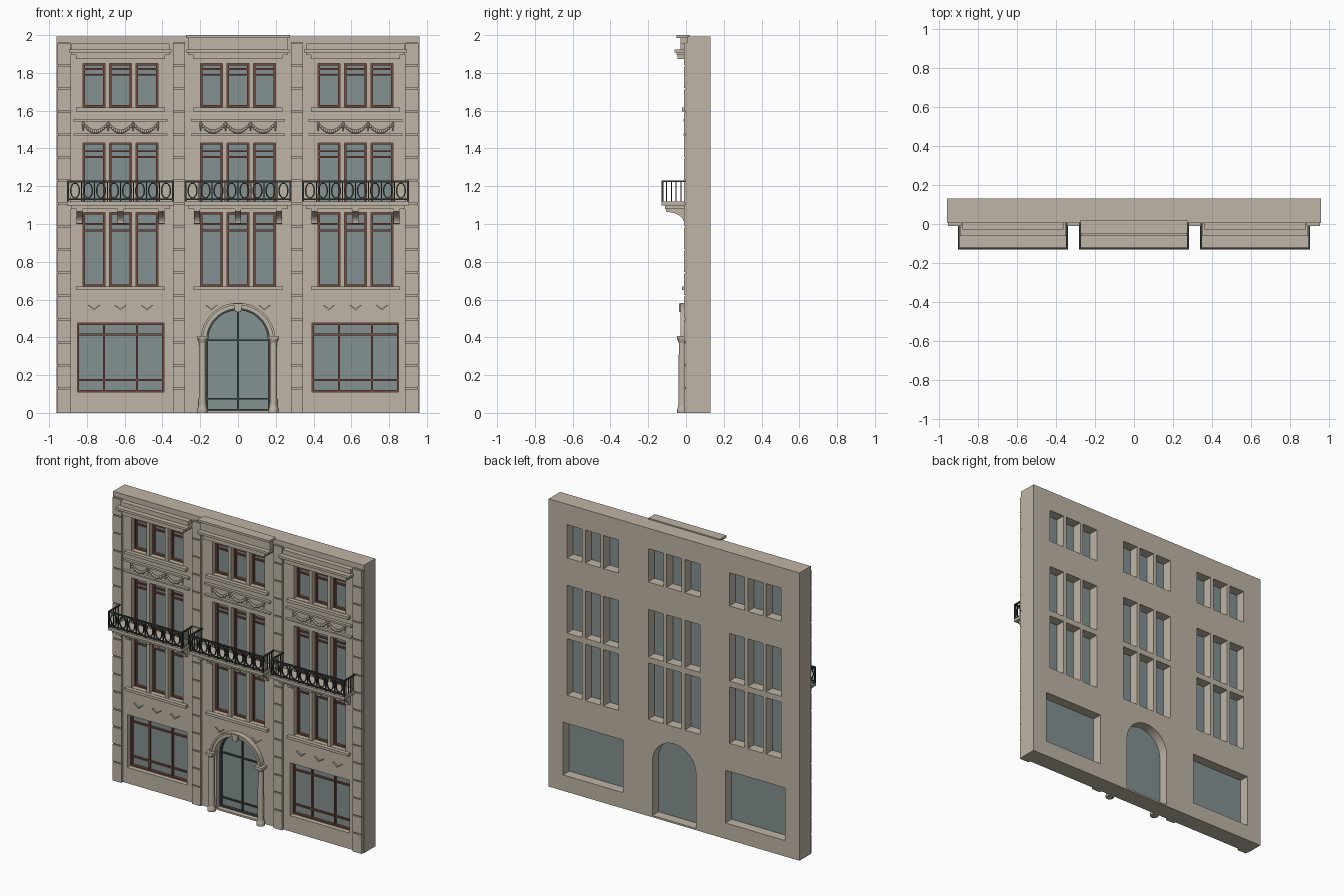
import bpy, bmesh, math
from mathutils import Matrix, Vector

old = bpy.data.objects.get("Cube")
if old:
    bpy.data.objects.remove(old, do_unlink=True)


def material(name, r, g, b):
    m = bpy.data.materials.new(name)
    m.diffuse_color = (r, g, b, 1)
    m.use_nodes = True
    m.node_tree.nodes["Principled BSDF"].inputs["Base Color"].default_value = (r, g, b, 1)
    return m


STONE = material("warm stone", 0.52, 0.46, 0.38)
GLASS = material("grey blue glass", 0.23, 0.285, 0.285)
WOOD = material("red brown frame", 0.18, 0.068, 0.048)
IRON = material("dark iron", 0.036, 0.044, 0.04)
DOOR = material("dark green metal", 0.05, 0.075, 0.07)

FRONT, BACK = 0.006, 0.13      # wall faces
FRAME, PANE, INNER = 0.038, 0.056, 0.062   # depths inside the openings
BAY = 0.622                    # bay spacing
BAYS = {"right": -BAY, "middle": 0, "left": BAY}


def finish(name, bm, mat, smooth=False):
    mesh = bpy.data.meshes.new(name)
    bmesh.ops.recalc_face_normals(bm, faces=bm.faces[:])
    for f in bm.faces:
        f.smooth = smooth
    bm.to_mesh(mesh)
    bm.free()
    mesh.materials.append(mat)
    ob = bpy.data.objects.new(name, mesh)
    bpy.context.collection.objects.link(ob)
    return ob


def boxes(name, spans, mat):
    """Each span is x0, x1, y0, y1, z0, z1."""
    bm = bmesh.new()
    for x0, x1, y0, y1, z0, z1 in spans:
        mid = Vector((x0 + x1, y0 + y1, z0 + z1)) / 2
        size = Matrix.Diagonal((x1 - x0, y1 - y0, z1 - z0, 1))
        bmesh.ops.create_cube(bm, size=1, matrix=Matrix.Translation(mid) @ size)
    return finish(name, bm, mat)


def sheet(name, loops, near, far, mat, sideways=False):
    """Fill outlines, with inner loops as holes, and give them thickness."""
    cu = bpy.data.curves.new(name, 'CURVE')
    cu.dimensions = '2D'
    cu.fill_mode = 'BOTH'
    cu.extrude = (far - near) / 2
    for pts in loops:
        sp = cu.splines.new('POLY')
        sp.points.add(len(pts) - 1)
        for p, (u, v) in zip(sp.points, pts):
            p.co = (u, v, 0, 1)
        sp.use_cyclic_u = True
    tmp = bpy.data.objects.new(name + "_outline", cu)
    bpy.context.collection.objects.link(tmp)
    mesh = bpy.data.meshes.new_from_object(tmp.evaluated_get(bpy.context.evaluated_depsgraph_get()))
    bpy.data.objects.remove(tmp, do_unlink=True)
    mid = (near + far) / 2
    turn = Matrix.Rotation(math.pi / 2, 4, 'X')
    if sideways:
        turn = Matrix.Rotation(math.pi / 2, 4, 'Z') @ turn
    place = Matrix.Translation((mid, 0, 0) if sideways else (0, mid, 0))
    bm = bmesh.new()
    bm.from_mesh(mesh)
    bm.transform(place @ turn)
    bmesh.ops.remove_doubles(bm, verts=bm.verts[:], dist=1e-5)
    return finish(name, bm, mat)


def rect(x0, x1, z0, z1):
    return [(x0, z0), (x1, z0), (x1, z1), (x0, z1)]


def arc(r, z, n=24):
    return [(r * math.cos(math.pi * i / n), z + r * math.sin(math.pi * i / n)) for i in range(n + 1)]


def arch(r, z0, z1):
    return [(-r, z0), (r, z0)] + arc(r, z1)


def ellipse(x, z, a, b, n=16):
    return [(x + a * math.cos(math.tau * i / n), z + b * math.sin(math.tau * i / n)) for i in range(n)]


# Openings: three tall windows per floor and bay, shop windows, arched door
ROWS = [("lower", 0.67, 1.06, (1.0, 0.965)), ("balcony", 1.10, 1.43, (1.385, 1.355)),
        ("top", 1.62, 1.85, (1.82, 1.79))]
SPRING = 0.385
windows = []
for side, cx in BAYS.items():
    for row, z0, z1, bars in ROWS:
        for i in (-1, 0, 1):
            x = cx + i * 0.14
            windows.append((f"{side}_{row}_window_{i + 2}", x - 0.058, x + 0.058, z0, z1, bars, ()))
    if cx:
        windows.append((f"{side}_shop_window", cx - 0.229, cx + 0.229, 0.11, 0.475,
                        (0.415, 0.175), (cx - 0.087, cx + 0.087)))

holes = [rect(*w[1:5]) for w in windows] + [arch(0.167, 0.012, SPRING)]
sheet("wall", [rect(-0.96, 0.96, 0, 1.992)] + holes, FRONT, BACK, STONE)

# Glazing and frames, set back in the openings
sheet("window_glass", holes[:-1], PANE, INNER, GLASS)
for name, x0, x1, z0, z1, bars, posts in windows:
    t = 0.01
    sheet(name + "_frame", [rect(x0, x1, z0, z1), rect(x0 + t, x1 - t, z0 + t, z1 - t)], FRAME, PANE, WOOD)
    boxes(name + "_bars", [(x0 + t, x1 - t, FRAME + 0.006, PANE, z - 0.005, z + 0.005) for z in bars]
          + [(x - 0.005, x + 0.005, FRAME + 0.005, PANE, z0 + t, z1 - t) for x in posts], WOOD)

# Entrance
sheet("door_glass", [holes[-1]], PANE, INNER, GLASS)
sheet("door_frame", [arch(0.167, 0.012, SPRING), arch(0.158, 0.021, SPRING)], FRAME, PANE, DOOR)
boxes("door_bars", [(-0.004, 0.004, FRAME + 0.005, PANE, 0.018, 0.545),
                    (-0.16, 0.16, FRAME + 0.006, PANE, 0.381, 0.389),
                    (-0.16, 0.16, FRAME + 0.006, PANE, 0.071, 0.079)], DOOR)
sheet("door_arch", [arc(0.198, SPRING) + arc(0.167, SPRING)[::-1]], -0.022, FRONT, STONE)
sheet("door_arch_rim", [arc(0.198, SPRING) + arc(0.186, SPRING)[::-1]], -0.03, -0.022, STONE)
sheet("keystone", [[(-0.015, 0.535), (0.015, 0.535), (0.024, 0.58), (-0.024, 0.58)]], -0.038, FRONT, STONE)
for side, s in (("left", 1), ("right", -1)):
    bm = bmesh.new()
    for z0, z1, r0, r1 in ((0, 0.015, 0.027, 0.027), (0.015, 0.04, 0.027, 0.021),
                           (0.04, 0.37, 0.020, 0.018), (0.37, 0.39, 0.018, 0.026)):
        bmesh.ops.create_cone(bm, cap_ends=True, segments=20, radius1=r0, radius2=r1, depth=z1 - z0,
                              matrix=Matrix.Translation((s * 0.188, -0.02, (z0 + z1) / 2)))
    column = finish(side + "_door_column", bm, STONE)
    for p in column.data.polygons:
        p.use_smooth = abs(p.normal.z) < 0.9
    cx = s * 0.188
    boxes(side + "_column_capital", [(cx - 0.028, cx + 0.028, -0.048, FRONT, 0.39, 0.408)], STONE)

# Pilasters with shallow rusticated joints
for name, x0, x1 in (("outer_right", -0.955, -0.885), ("inner_right", -0.345, -0.28),
                     ("inner_left", 0.28, 0.345), ("outer_left", 0.885, 0.955)):
    spans = [(x0 + 0.001, x1 - 0.001, -0.003, FRONT, 0, 1.96), (x0, x1, -0.011, FRONT, 0, 0.127)]
    for i in range(15):
        z = 0.135 + i * 0.122
        spans.append((x0, x1, -0.011, FRONT, z, z + 0.114))
    boxes(name + "_pilaster", spans, STONE)

# Parapet block over the middle bay
boxes("parapet", [(-0.265, 0.265, -0.03, FRONT, 1.92, 1.985),
                  (-0.275, 0.275, -0.05, 0.02, 1.985, 2.0)], STONE)


def garland(name, cx):
    """Three beaded swags with short drops where they meet."""
    bm = bmesh.new()

    def bead(x, z, r):
        bmesh.ops.create_icosphere(bm, subdivisions=1, radius=r, matrix=Matrix.Translation((x, 0.0, z)))
    for k in range(3):
        for i in range(13):
            t = i / 6 - 1
            bead(cx + (k - 1) * 0.132 + t * 0.062, 1.489 + 0.039 * t * t, 0.012 - 0.004 * abs(t))
    for k in range(4):
        for j in range(4):
            bead(cx + (k - 1.5) * 0.132, 1.533 - j * 0.012, 0.008 - j * 0.001)
    finish(name, bm, STONE, True)


def balcony(side, cx):
    h, out = 0.283, -0.13
    boxes(side + "_balcony_slab", [(cx - h, cx + h, out, FRONT, 1.098, 1.118),
                                   (cx - h + 0.02, cx + h - 0.02, -0.112, FRONT, 1.08, 1.098)], STONE)
    # Scrolled consoles
    profile = [(FRONT, 1.0), (FRONT, 1.08), (-0.105, 1.08), (-0.105, 1.066)]
    profile += [(-0.1 + 0.09 * math.sin(a), 1.003 + 0.06 * math.cos(a))
                for a in (i * math.pi / 28 for i in range(15))]
    for i in (-1, 0, 1):
        x = cx + i * 0.217
        sheet(f"{side}_console_{i + 2}", [profile], x - 0.017, x + 0.017, STONE, True)
    # Iron railing: rails, posts and a row of ovals
    edge = h - 0.005
    step = 0.0688
    spans = [(cx - h, cx + h, out, out + 0.01, z0, z1)
             for z0, z1 in ((1.22, 1.23), (1.126, 1.134))]
    for x in [cx + (i - 4) * step for i in range(9)]:
        spans.append((x - 0.0035, x + 0.0035, out + 0.001, out + 0.008, 1.118, 1.225))
    for s in (-1, 1):
        x = cx + s * edge
        spans.append((x - 0.005, x + 0.005, out, out + 0.01, 1.118, 1.225))
        spans.append((x - 0.005, x + 0.005, out, FRONT, 1.222, 1.23))
        for i in range(1, 6):
            y = out + i * 0.025
            spans.append((x - 0.0025, x + 0.0025, y, y + 0.005, 1.118, 1.225))
    boxes(side + "_railing", spans, IRON)
    rings = []
    for i in range(8):
        x = cx + (i - 3.5) * step
        rings += [ellipse(x, 1.177, 0.027, 0.043), ellipse(x, 1.177, 0.02, 0.036)]
    sheet(side + "_railing_ovals", rings, out + 0.001, out + 0.008, IRON)


for side, cx in BAYS.items():
    def band(half, y, z0, z1):
        return (cx - half, cx + half, y, FRONT, z0, z1)
    boxes(side + "_cornice", [band(0.26, -0.028, 1.924, 1.955), band(0.272, -0.062, 1.908, 1.924),
                              band(0.262, -0.05, 1.896, 1.908), band(0.235, -0.045, 1.874, 1.896)], STONE)
    boxes(side + "_sills", [band(0.235, -0.02, 1.596, 1.616), band(0.235, -0.02, 0.65, 0.668)], STONE)
    boxes(side + "_frieze_bands", [band(0.25, -0.014, 1.543, 1.556), band(0.25, -0.014, 1.468, 1.478)], STONE)
    garland(side + "_garland", cx)
    balcony(side, cx)
    # Small chevrons above the ground floor
    marks = []
    for x in (cx - 0.14, cx, cx + 0.14):
        if cx or x:
            marks.append([(x - 0.035, 0.572), (x, 0.542), (x + 0.035, 0.572),
                          (x + 0.028, 0.572), (x, 0.552), (x - 0.028, 0.572)])
    sheet(side + "_chevrons", marks, -0.004, FRONT, STONE)
